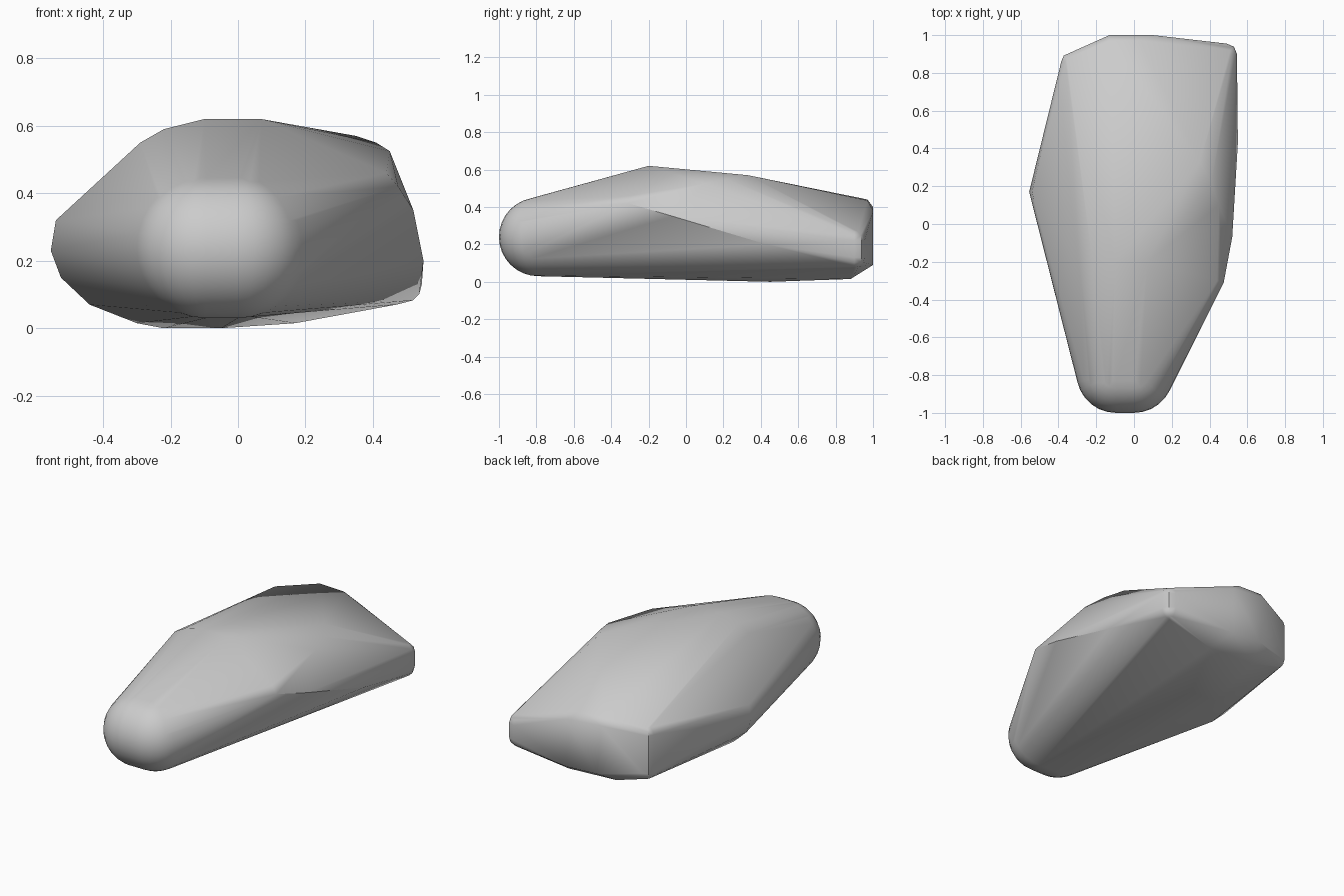
import bpy, bmesh, math
from mathutils import Vector, Matrix

if "Cube" in bpy.data.objects:
    bpy.data.objects.remove(bpy.data.objects["Cube"])

bm = bmesh.new()


def ball(center, radius, seg=8, rings=6):
    """Rounded corner that the outer skin is stretched over."""
    bmesh.ops.create_uvsphere(bm, u_segments=seg, v_segments=rings, radius=radius,
                              matrix=Matrix.Translation(Vector(center)))


# Rounded nose: a short sideways capsule
for x in (-0.095, 0.0):
    ball((x, -0.79, 0.24), 0.21, 28, 16)

# Rounded rear corners
for center, radius in (
    ((-0.34, 0.86, 0.36), 0.045),
    ((-0.34, 0.86, 0.13), 0.045),
    ((0.49, 0.90, 0.22), 0.055),
    ((0.49, 0.90, 0.13), 0.055),
):
    ball(center, radius)

# Key points of the faceted shell
shell = [
    # crown ridge
    (-0.29, -0.19, 0.55), (-0.22, -0.2, 0.59), (-0.10, -0.2, 0.62), (0.07, -0.2, 0.62),
    (0.35, 0.33, 0.57), (0.41, 0.22, 0.55), (0.45, 0.1, 0.525),
    # right shoulder
    (0.44, -0.30, 0.46), (0.475, -0.31, 0.42), (0.52, -0.07, 0.35), (0.55, 0.43, 0.2),
    # left shoulder
    (-0.54, 0.17, 0.32), (-0.555, 0.17, 0.23), (-0.525, 0.17, 0.15), (-0.44, 0.17, 0.07),
    # tail face
    (-0.13, 0.97, 0.44), (0.03, 0.97, 0.435), (-0.13, 1.0, 0.40), (0.10, 1.0, 0.38),
    (-0.10, 1.0, 0.10), (0.10, 1.0, 0.09),
    # underside
    (0.47, 0.90, 0.07), (0.17, 0.88, 0.015), (-0.15, 0.88, 0.03),
    (-0.22, 0.45, 0.0), (-0.05, 0.45, 0.0), (-0.30, 0.3, 0.015),
]
for p in shell:
    bm.verts.new(p)

# Stretch one closed skin over everything and discard what is inside
bmesh.ops.delete(bm, geom=bm.faces[:], context='FACES_ONLY')
bmesh.ops.delete(bm, geom=bm.edges[:], context='EDGES_FACES') if bm.faces else None
bmesh.ops.convex_hull(bm, input=bm.verts[:])
wire = [e for e in bm.edges if not e.link_faces]
for e in wire:
    bm.edges.remove(e)
loose = [v for v in bm.verts if not v.link_faces]
for v in loose:
    bm.verts.remove(v)
bmesh.ops.recalc_face_normals(bm, faces=bm.faces[:])

mesh = bpy.data.meshes.new("boulder")
bm.to_mesh(mesh)
bm.free()
boulder = bpy.data.objects.new("boulder", mesh)
bpy.context.collection.objects.link(boulder)

# Soft shading across the shallow facets
bpy.context.view_layer.objects.active = boulder
boulder.select_set(True)
bpy.ops.object.shade_smooth_by_angle(angle=math.radians(35))
